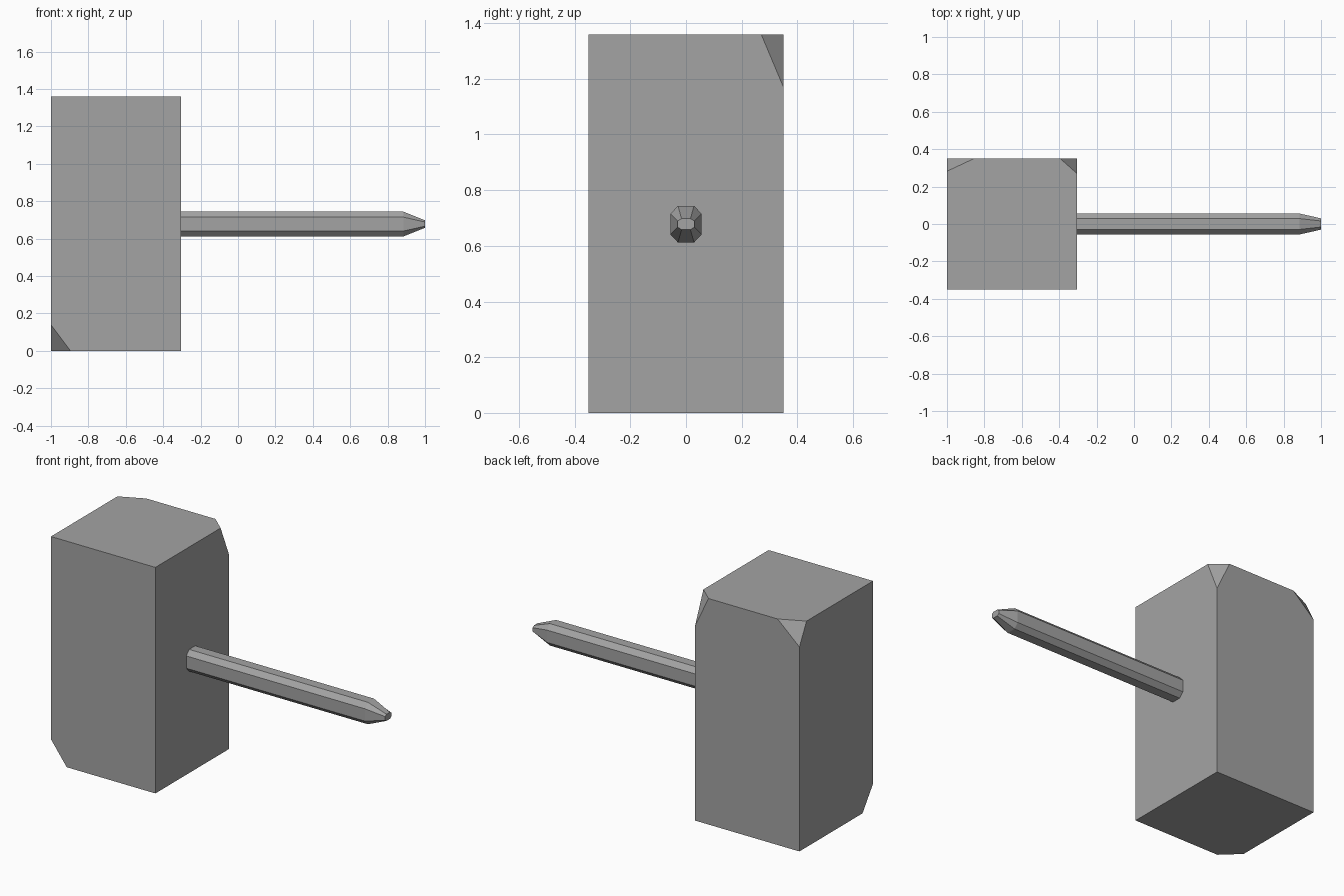
import bpy
import bmesh
from mathutils import Vector, Matrix

cube = bpy.data.objects.get("Cube")
if cube:
    bpy.data.objects.remove(cube, do_unlink=True)

grey = bpy.data.materials.new("grey")
grey.use_nodes = True
GREY = (0.37, 0.37, 0.37, 1.0)
grey.diffuse_color = GREY
grey.node_tree.nodes["Principled BSDF"].inputs["Base Color"].default_value = GREY


def finish(name, bm):
    """Turn a bmesh into a flat-shaded grey object."""
    bmesh.ops.recalc_face_normals(bm, faces=bm.faces)
    mesh = bpy.data.meshes.new(name)
    bm.to_mesh(mesh)
    bm.free()
    mesh.materials.append(grey)
    obj = bpy.data.objects.new(name, mesh)
    bpy.context.collection.objects.link(obj)
    return obj


def chip_corner(bm, corner, cuts):
    """Slice a corner off, with signed cut lengths along x, y and z."""
    corner = Vector(corner)
    inward = Vector([1 / c for c in cuts])
    point = corner + Vector((cuts[0], 0, 0))
    result = bmesh.ops.bisect_plane(
        bm, geom=bm.verts[:] + bm.edges[:] + bm.faces[:],
        plane_co=point, plane_no=inward.normalized(), clear_inner=True)
    edges = [e for e in result["geom_cut"] if isinstance(e, bmesh.types.BMEdge)]
    bmesh.ops.contextual_create(bm, geom=edges)


# Hammer head: tall block with three chipped corners
X0, X1, Y, TOP = -1.0, -0.305, 0.35, 1.36
bm = bmesh.new()
bmesh.ops.create_cube(bm, size=1, matrix=Matrix.Translation(
    ((X0 + X1) / 2, 0, TOP / 2)) @ Matrix.Diagonal((X1 - X0, 2 * Y, TOP, 1)))
chip_corner(bm, (X0, -Y, 0), (0.105, 0.10, 0.14))
chip_corner(bm, (X1, Y, TOP), (-0.09, -0.08, -0.19))
chip_corner(bm, (X0, Y, TOP), (0.145, -0.068, -0.13))
finish("hammer_head", bm)


# Handle: eight-sided shaft with a tapered end
def octagon(x, wide, flat_y, tall, flat_z):
    pts = [(wide, flat_z), (flat_y, tall), (-flat_y, tall), (-wide, flat_z)]
    pts += [(-y, -z) for y, z in pts]
    return [bm.verts.new((x, y, 0.678 + z)) for y, z in pts]


bm = bmesh.new()
rings = [octagon(-0.35, 0.056, 0.029, 0.066, 0.037),
         octagon(0.885, 0.056, 0.029, 0.066, 0.037),
         octagon(1.0, 0.030, 0.016, 0.020, 0.011)]
for a, b in zip(rings, rings[1:]):
    for i in range(8):
        j = (i + 1) % 8
        bm.faces.new((a[i], a[j], b[j], b[i]))
bm.faces.new(rings[0])
bm.faces.new(rings[-1])
finish("handle", bm)
